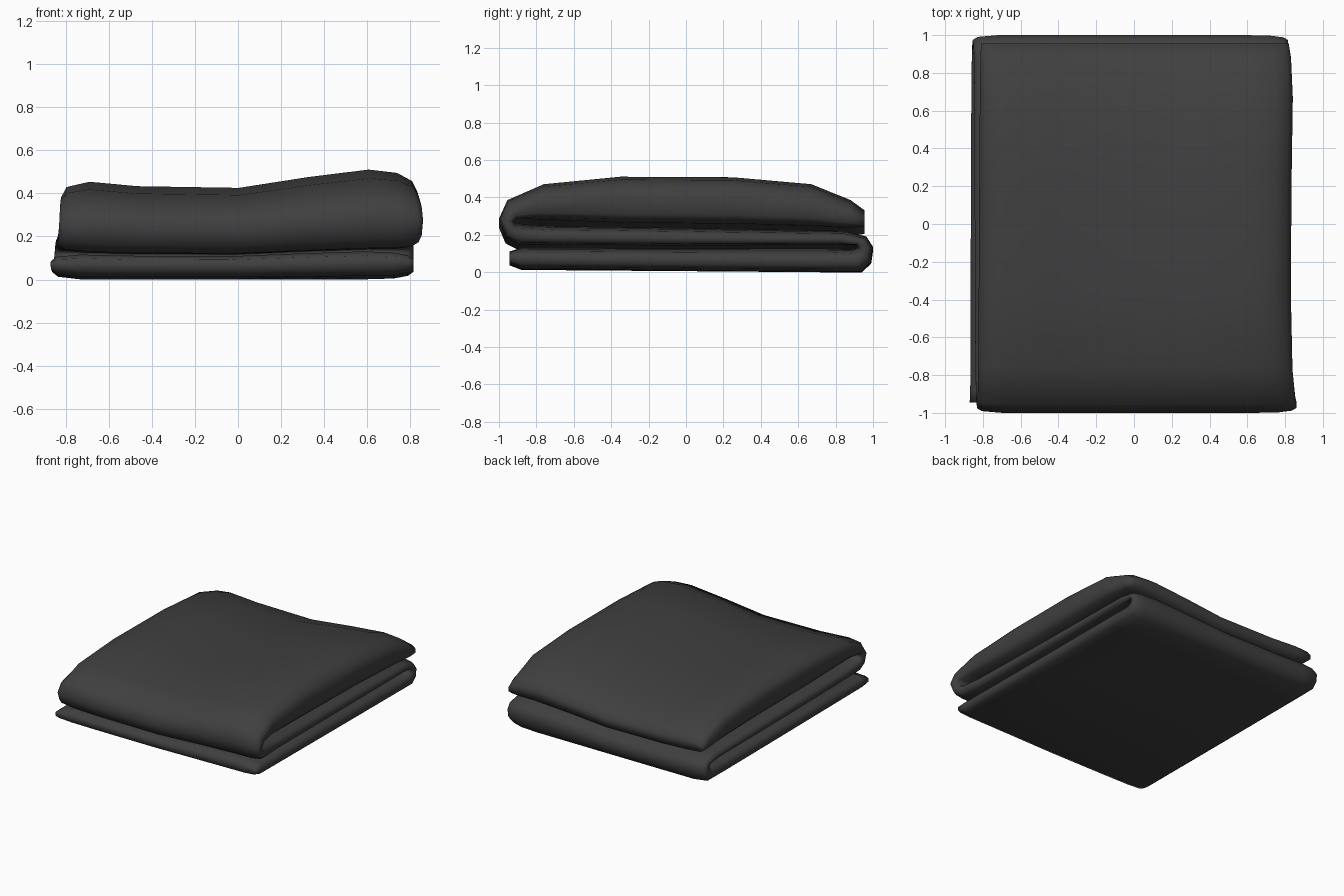
import bpy, bmesh, math

if "Cube" in bpy.data.objects:
    bpy.data.objects.remove(bpy.data.objects["Cube"])

# Z-fold path as pairs of opposite cloth surfaces: (y1, z1, y2, z2)
PATH = [
    # bottom layer, front to back
    (-.945, .05, -.945, .115), (-.88, .02, -.88, .135), (0, .012, 0, .13), (.72, .005, .75, .13),
    # back fold
    (.94, .005, .88, .125), (.99, .06, .91, .13), (1.0, .14, .915, .14), (.965, .195, .9, .15),
    # middle layer, back to front
    (.85, .225, .8, .15), (0, .24, 0, .145), (-.7, .25, -.75, .15),
    # front fold
    (-.87, .26, -.9, .15), (-.91, .27, -.965, .19), (-.915, .28, -1.0, .29),
    (-.9, .29, -.955, .39), (-.8, .285, -.76, .475),
    # thick top layer, front to back
    (-.35, .265, -.35, .515), (.25, .26, .25, .512), (.67, .25, .67, .475),
    (.88, .24, .88, .39), (.955, .25, .955, .335),
]
# Stations across the width: (position, height scale, fullness)
STATIONS = [
    (-1, .9, .42), (-.97, .9, .78), (-.84, .89, 1), (-.57, .85, 1), (0, .835, 1),
    (.38, .93, 1), (.73, 1, 1), (.89, .99, .93), (.97, .98, .72), (1, .97, .4),
]


def half_widths(i):
    """Left and right edge of the cloth at path step i."""
    left = -.87 + .06 * i / (len(PATH) - 1)
    right = .815 + .045 * math.exp(-((i - 13) / 2.5) ** 2) + .025 * math.exp(-((i - 18) / 1.5) ** 2)
    return left, right


def ring(bm, u, scale, full):
    """One closed cross-section, pinched towards the sheet centre near the hems."""
    a, b = [], []
    for i, (y1, z1, y2, z2) in enumerate(PATH):
        left, right = half_widths(i)
        x = left + (right - left) * (u + 1) / 2
        w = .4 if i > 13 else .5
        my, mz = y1 + (y2 - y1) * w, z1 + (z2 - z1) * w
        for side, y, z in ((a, y1, z1), (b, y2, z2)):
            side.append(bm.verts.new((x, my + (y - my) * full, (mz + (z - mz) * full) * scale)))
    return a, b


# Loft the folded sheet
bm = bmesh.new()
rings = [ring(bm, *s) for s in STATIONS]
for (a0, b0), (a1, b1) in zip(rings, rings[1:]):
    r0, r1 = a0 + b0[::-1], a1 + b1[::-1]
    n = len(r0)
    for i in range(n):
        j = (i + 1) % n
        bm.faces.new((r0[i], r0[j], r1[j], r1[i]))

# Close the two side hems
for a, b in (rings[0], rings[-1]):
    for i in range(len(a) - 1):
        bm.faces.new((a[i], a[i + 1], b[i + 1], b[i]))

bmesh.ops.recalc_face_normals(bm, faces=bm.faces)
low = min(v.co.z for v in bm.verts)
for v in bm.verts:
    v.co.z -= low
for f in bm.faces:
    f.smooth = True

mesh = bpy.data.meshes.new("folded_blanket")
bm.to_mesh(mesh)
bm.free()
blanket = bpy.data.objects.new("folded_blanket", mesh)
bpy.context.collection.objects.link(blanket)

# Dark grey cloth
cloth = bpy.data.materials.new("dark_cloth")
cloth.diffuse_color = (.05, .05, .05, 1)
cloth.use_nodes = True
cloth.node_tree.nodes["Principled BSDF"].inputs["Base Color"].default_value = cloth.diffuse_color
mesh.materials.append(cloth)
